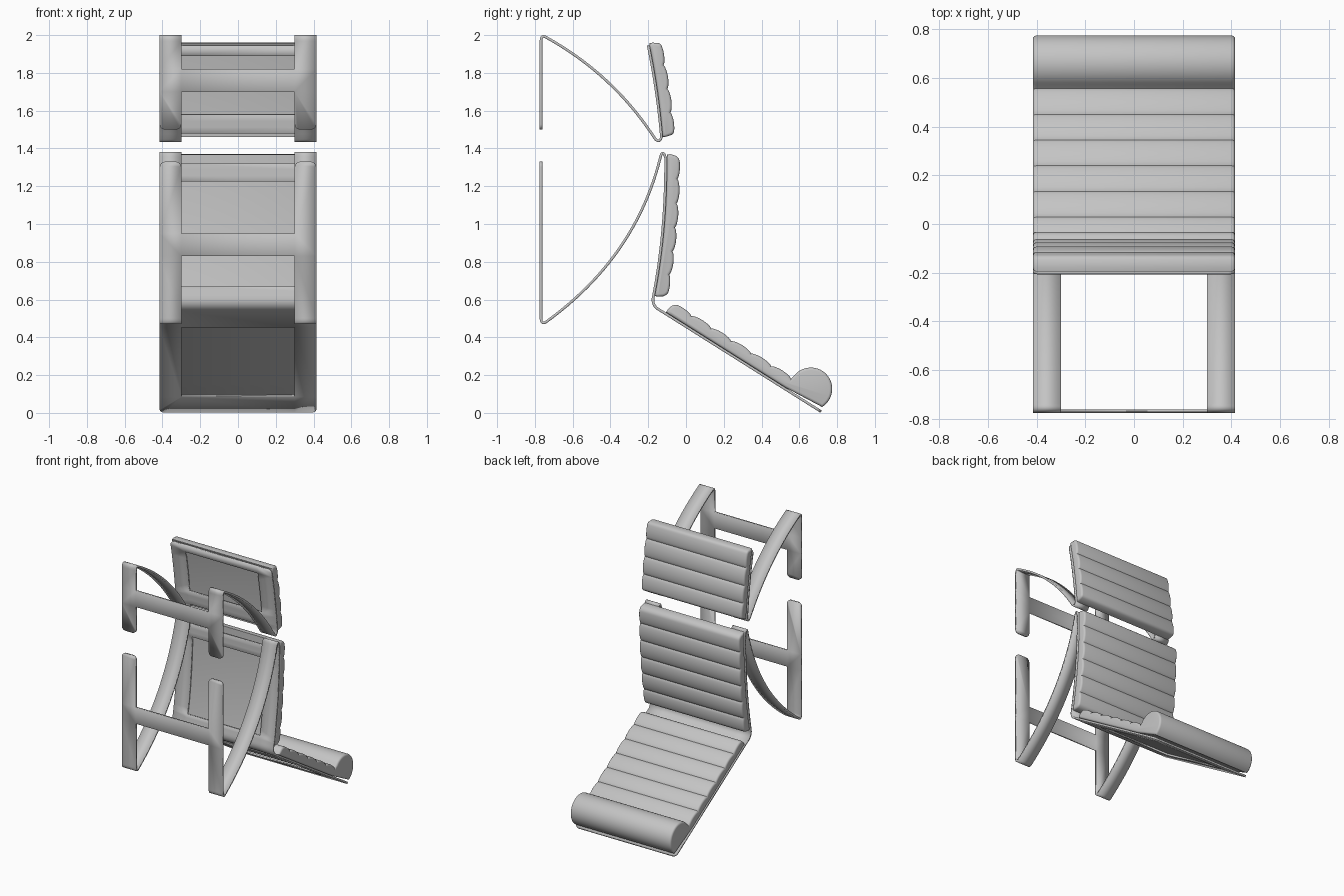
import bpy, bmesh, math
from mathutils import Vector

if "Cube" in bpy.data.objects:
    bpy.data.objects.remove(bpy.data.objects["Cube"], do_unlink=True)

HALF, RAIL, THICK = 0.415, 0.30, 0.014

grey = bpy.data.materials.new("plain_grey")
grey.use_nodes = True
grey.diffuse_color = (0.55, 0.55, 0.55, 1)
grey.node_tree.nodes["Principled BSDF"].inputs["Base Color"].default_value = (0.55, 0.55, 0.55, 1)


def bez(p, c, q, n=8, t0=0.0, t1=1.0):
    """Points on a quadratic curve in the side plane (y, z)."""
    p, c, q = Vector(p), Vector(c), Vector(q)
    out = []
    for i in range(n + 1):
        t = t0 + (t1 - t0) * i / n
        out.append(p * (1 - t) ** 2 + c * 2 * t * (1 - t) + q * t * t)
    return out


def line(p, q, t0=0.0, t1=1.0, n=1):
    return bez(p, (Vector(p) + Vector(q)) / 2, q, n, t0, t1)


def finish(name, bm):
    bmesh.ops.recalc_face_normals(bm, faces=bm.faces)
    mesh = bpy.data.meshes.new(name)
    bm.to_mesh(mesh)
    bm.free()
    ob = bpy.data.objects.new(name, mesh)
    bpy.context.collection.objects.link(ob)
    mesh.materials.append(grey)
    bpy.ops.object.select_all(action='DESELECT')
    ob.select_set(True)
    bpy.context.view_layer.objects.active = ob
    bpy.ops.object.shade_smooth_by_angle(angle=math.radians(35))
    return ob


def strap_frame(name, pieces):
    """Two bent side straps, joined by a full-width plate where a piece is marked True."""
    bm = bmesh.new()
    columns = (-HALF, -RAIL, RAIL, HALF)
    prev = None
    for points, bar in pieces:
        for p in points:
            if prev and (p - prev[0]).length < 0.001:
                continue
            row = [bm.verts.new((x, p.x, p.y)) for x in columns]
            if prev:
                for i in range(3):
                    if i != 1 or bar:
                        bm.faces.new((prev[1][i], prev[1][i + 1], row[i + 1], row[i]))
            prev = (p, row)
    # rounded strap ends
    corners = [v for v in bm.verts if len(v.link_faces) == 1]
    bmesh.ops.bevel(bm, geom=corners, offset=0.028, segments=4, profile=0.5, affect='VERTICES')
    ob = finish(name, bm)
    mod = ob.modifiers.new("thickness", 'SOLIDIFY')
    mod.thickness = THICK
    mod.offset = 0


def inset(loop, d):
    """Move a closed outline inwards by d."""
    n = len(loop)
    area = sum(loop[i - 1].x * loop[i].y - loop[i].x * loop[i - 1].y for i in range(n))
    s = 1 if area > 0 else -1
    out = []
    for i, p in enumerate(loop):
        a, b = (p - loop[i - 1]).normalized(), (loop[(i + 1) % n] - p).normalized()
        na, nb = Vector((-a.y, a.x)), Vector((-b.y, b.x))
        m = na + nb
        out.append(p + m * (s * d / max(0.5, 1 + na.dot(nb))))
    return out


def cushion(name, back, ribs, height, extra=None):
    """Ribbed pad on a back path that runs downwards; extra points finish its lower end."""
    n = len(back) - 1
    base, top = [], []
    for i, p in enumerate(back):
        t = i / n
        d = (back[min(i + 1, n)] - back[max(i - 1, 0)]).normalized()
        normal = Vector((-d.y, d.x))
        h = height - 0.013 * (1 - abs(math.sin(math.pi * ribs * t)) ** 0.6)
        edge = t if extra else min(t, 1 - t)
        k = max(0, 1 - edge / 0.045)
        h *= 0.35 + 0.65 * math.sqrt(1 - k * k)
        base.append(p + normal * THICK * 0.5)
        top.append(p + normal * (THICK * 0.5 + h))
    loop = top + (extra or []) + base[::-4]
    # lengthwise loft with softened side edges
    r = 0.014
    sections = []
    for k in range(4):
        a = math.pi / 2 * k / 3
        sections.append((HALF - r + r * math.sin(a), r * (1 - math.cos(a))))
    sections = [(-x, d) for x, d in sections[::-1]] + sections
    bm = bmesh.new()
    rings = [[bm.verts.new((x, p.x, p.y)) for p in inset(loop, d)] for x, d in sections]
    m = len(loop)
    for r0, r1 in zip(rings, rings[1:]):
        for i in range(m):
            j = (i + 1) % m
            bm.faces.new((r0[i], r0[j], r1[j], r1[i]))
    bm.faces.new(rings[0])
    bm.faces.new(rings[-1][::-1])
    finish(name, bm)


# Side curves of the three supporting surfaces
head = ((-0.13, 1.46), (-0.15, 1.70), (-0.20, 1.945))
rest = ((-0.108, 1.35), (-0.105, 0.97), (-0.172, 0.62))
seat = ((-0.14, 0.545), (0.715, 0.007))
FRONT = -0.768

# Upper frame: front uprights, crossbar, bowed arms and headrest plate
strap_frame("headrest_frame", [
    (line((FRONT, 1.50), (FRONT, 1.70)), False),
    (line((FRONT, 1.70), (FRONT, 1.82)), True),
    (line((FRONT, 1.82), (FRONT, 1.968)), False),
    (bez((FRONT, 1.968), (-0.766, 2.005), (-0.74, 1.988)), False),
    (bez((-0.74, 1.988), (-0.384, 1.791), (-0.165, 1.453), 24), False),
    (bez((-0.165, 1.453), (-0.141, 1.424), head[0]), False),
    (bez(*head, 1, 0, 0.04), False),
    (bez(*head, 3, 0.04, 0.25), True),
    (bez(*head, 6, 0.25, 0.89), False),
    (bez(*head, 1, 0.89, 1.0), True),
])

# Lower frame: front uprights, crossbar, bowed arms, backrest and seat plates
strap_frame("seat_frame", [
    (line((FRONT, 1.33), (FRONT, 0.95)), False),
    (line((FRONT, 0.95), (FRONT, 0.83)), True),
    (line((FRONT, 0.83), (FRONT, 0.502)), False),
    (bez((FRONT, 0.502), (-0.766, 0.464), (-0.74, 0.482)), False),
    (bez((-0.74, 0.482), (-0.265, 0.826), (-0.135, 1.355), 24), False),
    (bez((-0.135, 1.355), (-0.124, 1.398), rest[0]), False),
    (bez(*rest, 1, 0, 0.04), False),
    (bez(*rest, 3, 0.04, 0.165), True),
    (bez(*rest, 12, 0.165, 0.93), False),
    (bez(*rest, 2, 0.93, 1.0), True),
    (bez(rest[2], (-0.185, 0.568), seat[0]), True),
    (line(*seat, 0, 0.16), True),
    (line(*seat, 0.16, 0.845), False),
    (line(*seat, 0.845, 1.0), True),
])

# Cushions
cushion("headrest_cushion", bez(*head, 64, 1.02, 0.0), 4, 0.066)
cushion("backrest_cushion", bez(*rest, 96, -0.025, 1.0), 6, 0.069)

# Seat cushion ends in a round bolster
bolster = []
for i in range(29):
    a = math.radians(142 - 200 * i / 28)
    bolster.append(Vector((0.661 + 0.113 * math.cos(a), 0.127 + 0.113 * math.sin(a))))
cushion("seat_cushion", line(*seat, 0.035, 0.775, 96), 6, 0.068, bolster)
